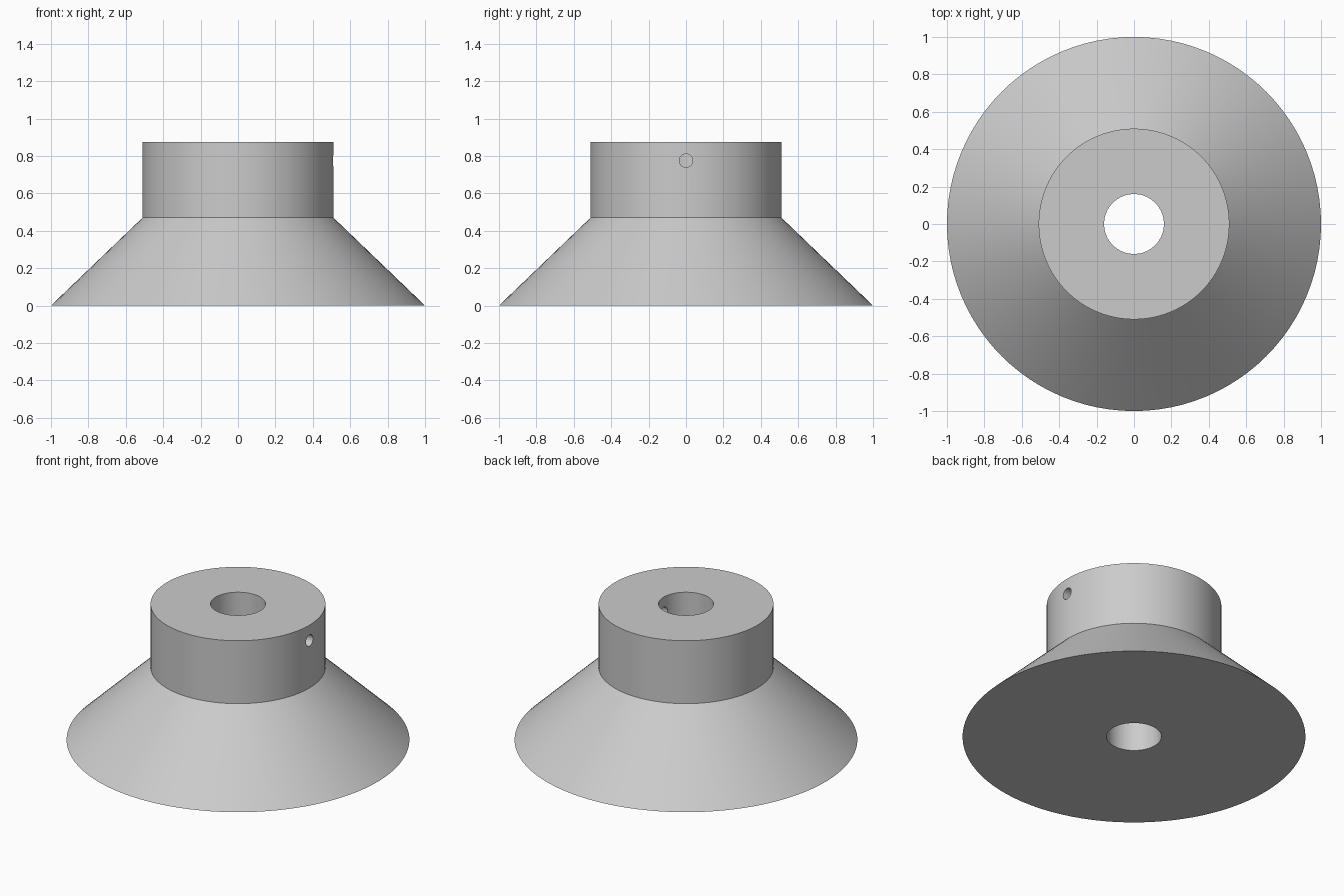
import bpy, bmesh, math

default = bpy.data.objects.get("Cube")
if default:
    bpy.data.objects.remove(default, do_unlink=True)

SIDES = 96
BORE, COLLAR, RIM = 0.16, 0.51, 1.0
SHOULDER, TOP = 0.47, 0.875

# Plain grey material
grey = bpy.data.materials.new("light grey")
grey.use_nodes = True
colour = (0.6, 0.6, 0.6, 1)
grey.diffuse_color = colour
grey.node_tree.nodes["Principled BSDF"].inputs["Base Color"].default_value = colour


def lathe(name, profile):
    """Revolve a closed (radius, height) profile around z."""
    bm = bmesh.new()
    rings = []
    for i in range(SIDES):
        a = 2 * math.pi * i / SIDES
        rings.append([bm.verts.new((r * math.cos(a), r * math.sin(a), z)) for r, z in profile])
    n = len(profile)
    for i in range(SIDES):
        here, after = rings[i], rings[(i + 1) % SIDES]
        for j in range(n):
            k = (j + 1) % n
            bm.faces.new((here[j], after[j], after[k], here[k]))
    bmesh.ops.recalc_face_normals(bm, faces=bm.faces)
    mesh = bpy.data.meshes.new(name)
    bm.to_mesh(mesh)
    bm.free()
    obj = bpy.data.objects.new(name, mesh)
    bpy.context.collection.objects.link(obj)
    mesh.materials.append(grey)
    return obj


# Cone flange, collar and central bore in one solid
hub = lathe("flanged_hub", [(BORE, 0), (RIM, 0), (COLLAR, SHOULDER), (COLLAR, TOP), (BORE, TOP)])

# Set-screw hole through the collar wall on the +x side only
bpy.ops.mesh.primitive_cylinder_add(vertices=32, radius=0.036, depth=0.6,
                                    location=(0.35, 0, 0.775), rotation=(0, math.pi / 2, 0))
cutter = bpy.context.object
cutter.name = "screw_hole_cutter"
cutter.hide_render = True
cutter.data.materials.append(grey)

bpy.ops.object.select_all(action="DESELECT")
hub.select_set(True)
bpy.context.view_layer.objects.active = hub
cut = hub.modifiers.new("screw_hole", "BOOLEAN")
cut.operation = "DIFFERENCE"
cut.solver = "EXACT"
cut.object = cutter
bpy.ops.object.modifier_apply(modifier=cut.name)
bpy.data.objects.remove(cutter, do_unlink=True)

bpy.ops.object.shade_smooth_by_angle(angle=math.radians(30))
